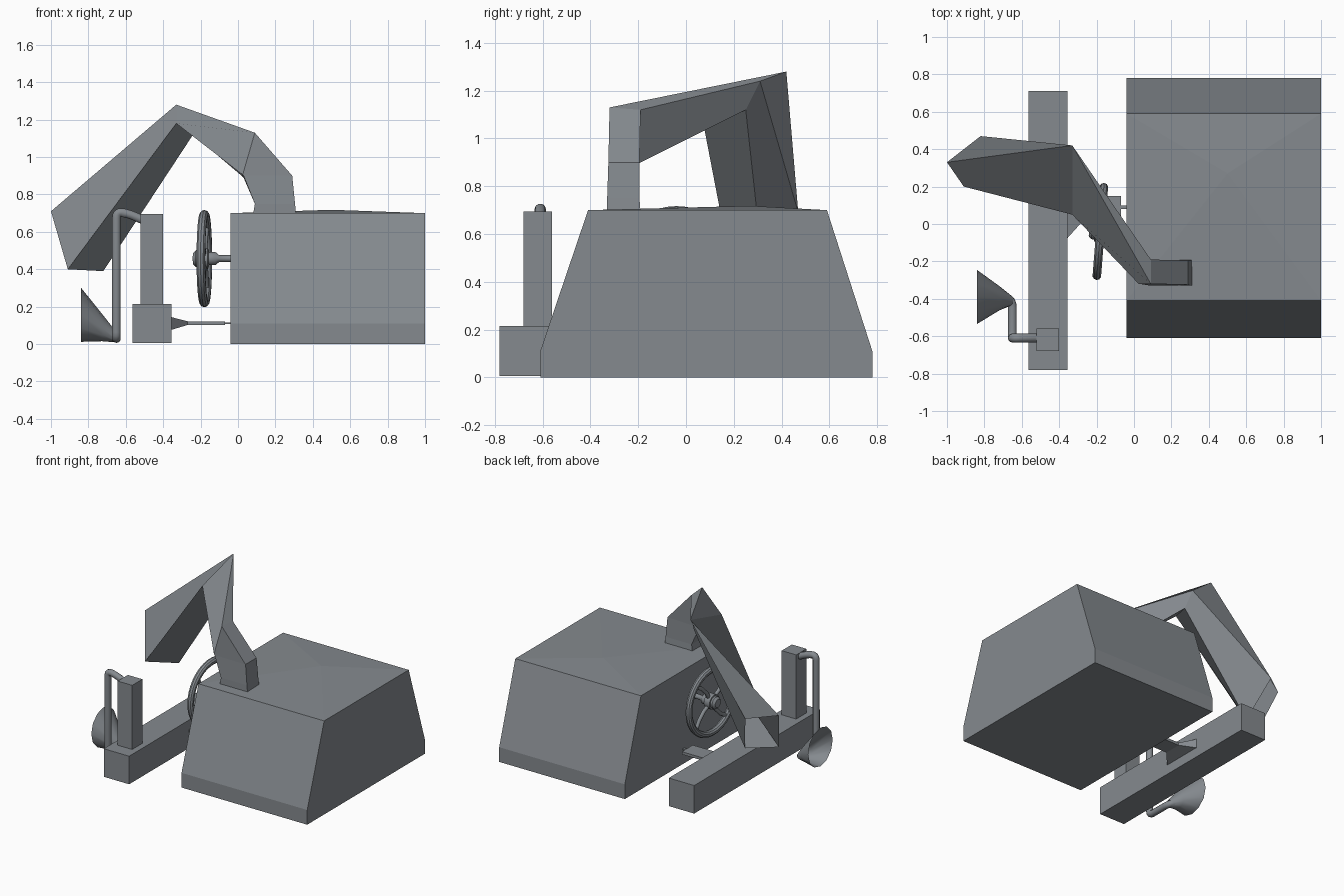
import bpy, bmesh, math
from mathutils import Vector, Matrix

if "Cube" in bpy.data.objects:
    bpy.data.objects.remove(bpy.data.objects["Cube"])

# Dark slate metal for every part
slate = bpy.data.materials.new("dark_slate")
slate.diffuse_color = (0.235, 0.255, 0.275, 1)
slate.use_nodes = True
slate.node_tree.nodes["Principled BSDF"].inputs["Base Color"].default_value = slate.diffuse_color


def finish(name, bm, smooth=False):
    bmesh.ops.recalc_face_normals(bm, faces=bm.faces)
    me = bpy.data.meshes.new(name)
    bm.to_mesh(me)
    bm.free()
    me.materials.append(slate)
    ob = bpy.data.objects.new(name, me)
    bpy.context.collection.objects.link(ob)
    if smooth:
        bpy.ops.object.select_all(action='DESELECT')
        ob.select_set(True)
        bpy.context.view_layer.objects.active = ob
        bpy.ops.object.shade_smooth_by_angle(angle=math.radians(40))
    return ob


def loft(name, rings, cap_start=True, cap_end=True, smooth=False):
    """Skin a list of equal-length point rings."""
    bm = bmesh.new()
    vs = [[bm.verts.new(p) for p in r] for r in rings]
    n = len(rings[0])
    for a, b in zip(vs, vs[1:]):
        for i in range(n):
            j = (i + 1) % n
            bm.faces.new((a[i], a[j], b[j], b[i]))
    if cap_start:
        bm.faces.new(vs[0])
    if cap_end:
        bm.faces.new(vs[-1])
    return finish(name, bm, smooth)


def rect_x(x, y0, y1, z0, z1):
    return [(x, y0, z0), (x, y1, z0), (x, y1, z1), (x, y0, z1)]


def box(name, x0, x1, y0, y1, z0, z1):
    return loft(name, [rect_x(x, y0, y1, z0, z1) for x in (x0, x1)])


def ring(center, axis, r, n=16):
    rot = Vector((0, 0, 1)).rotation_difference(Vector(axis)).to_matrix()
    c = Vector(center)
    return [c + rot @ Vector((r * math.cos(t), r * math.sin(t), 0))
            for t in (2 * math.pi * i / n for i in range(n))]


def tube(name, pts, r, matrix=None):
    """Round pipe following a short path."""
    cu = bpy.data.curves.new(name, 'CURVE')
    cu.dimensions = '3D'
    cu.bevel_depth = r
    cu.bevel_resolution = 3
    cu.use_fill_caps = True
    cu.materials.append(slate)
    sp = cu.splines.new('POLY')
    sp.points.add(len(pts) - 1)
    for p, co in zip(sp.points, pts):
        p.co = (*co, 1)
    ob = bpy.data.objects.new(name, cu)
    bpy.context.collection.objects.link(ob)
    if matrix:
        ob.matrix_world = matrix
    return ob


def bend(pts, r, steps=4):
    """Round the corners of a polyline."""
    pts = [Vector(p) for p in pts]
    out = [pts[0]]
    for a, b, c in zip(pts, pts[1:], pts[2:]):
        p, q = b + (a - b).normalized() * r, b + (c - b).normalized() * r
        for i in range(steps + 1):
            t = i / steps
            out.append(p * (1 - t) ** 2 + b * 2 * t * (1 - t) + q * t * t)
    return out + [pts[-1]]


# Main body: tapered block with a faintly peaked top
bm = bmesh.new()
prof = [(-0.41, 0.70), (-0.61, 0.11), (-0.61, 0), (0.78, 0), (0.78, 0.11), (0.59, 0.70)]
ends = [[bm.verts.new((x, y, z)) for y, z in prof] for x in (-0.04, 1.0)]
for i in range(5):
    bm.faces.new((ends[0][i], ends[0][i + 1], ends[1][i + 1], ends[1][i]))
for e in ends:
    bm.faces.new(e)
peak = bm.verts.new((0.5, 0.27, 0.718))
rim = [ends[0][0], ends[1][0], ends[1][5], ends[0][5]]
for i in range(4):
    bm.faces.new((rim[i], rim[(i + 1) % 4], peak))
finish("body_block", bm)

# Angular spout: square duct bending over and flaring, open at the mouth
loft("angular_spout", [
    [(0.31, -0.33, 0.69), (0.08, -0.33, 0.69), (0.08, -0.19, 0.69), (0.31, -0.19, 0.69)],
    [(0.305, -0.33, 0.75), (0.09, -0.33, 0.75), (0.09, -0.195, 0.75), (0.305, -0.195, 0.75)],
    [(0.29, -0.325, 0.90), (0.03, -0.32, 0.90), (0.03, -0.20, 0.89), (0.29, -0.195, 0.90)],
    [(0.09, -0.32, 1.13), (0.025, -0.32, 0.905), (0.025, -0.20, 0.895), (0.09, -0.19, 1.12)],
    [(-0.33, 0.42, 1.28), (-0.33, 0.05, 1.18), (-0.24, 0.25, 1.12), (-0.26, 0.31, 1.24)],
    [(-1.0, 0.33, 0.71), (-0.91, 0.20, 0.40), (-0.72, 0.33, 0.39), (-0.82, 0.47, 0.69)],
], cap_end=False)

# Side beam and upright post
box("side_beam", -0.565, -0.355, -0.78, 0.71, 0.005, 0.215)
box("upright_post", -0.52, -0.40, -0.68, -0.56, 0.21, 0.695)

# Pipe from the post down to the bell
tube("bell_pipe", bend([(-0.50, -0.61, 0.66), (-0.58, -0.61, 0.695), (-0.65, -0.61, 0.71),
                        (-0.65, -0.61, 0.03), (-0.65, -0.41, 0.03), (-0.69, -0.39, 0.045)], 0.035), 0.024)

# Flared open bell
loft("bell", [ring((-0.655, -0.41, 0.035), (-1, 0, 0.3), 0.026, 12),
              ring((-0.72, -0.397, 0.08), (-1, 0, 0.1), 0.065, 12),
              ring((-0.84, -0.39, 0.157), (-1, 0, 0), 0.145, 12)],
     cap_start=False, cap_end=False, smooth=True)

# Hand wheel, slightly turned about z; local z is its axle
wheel = (Matrix.Translation((-0.18, -0.04, 0.457)) @ Matrix.Rotation(math.radians(-4.5), 4, 'Z')
         @ Matrix.Rotation(math.radians(90), 4, 'Y'))
bpy.ops.mesh.primitive_torus_add(major_radius=0.236, minor_radius=0.024,
                                 major_segments=40, minor_segments=10)
wheel_rim = bpy.context.object
wheel_rim.name = "wheel_rim"
wheel_rim.data.materials.append(slate)
wheel_rim.matrix_world = wheel
bpy.ops.object.shade_smooth_by_angle()
for k in range(4):
    tube("wheel_spoke", [(0.02, 0, 0), (0.09, 0.02, 0), (0.16, 0.02, 0), (0.235, 0, 0)], 0.014,
         wheel @ Matrix.Rotation(math.tau * (k + 0.5) / 4, 4, 'Z'))
hub_profile = [(-0.06, 0.03), (-0.045, 0.045), (-0.03, 0.045), (-0.03, 0.055), (0.02, 0.055),
               (0.025, 0.035), (0.06, 0.035), (0.08, 0.018), (0.15, 0.018)]
hub = loft("wheel_hub", [ring((0, 0, z), (0, 0, 1), r) for z, r in hub_profile], smooth=True)
hub.matrix_world = wheel

# Foot lever between beam and body
loft("foot_lever", [rect_x(-0.36, -0.08, 0.24, 0.075, 0.145),
                    rect_x(-0.27, 0.02, 0.15, 0.102, 0.122),
                    rect_x(-0.07, 0.02, 0.15, 0.102, 0.122)])
box("lever_rod", -0.08, -0.03, 0.08, 0.10, 0.108, 0.116)
